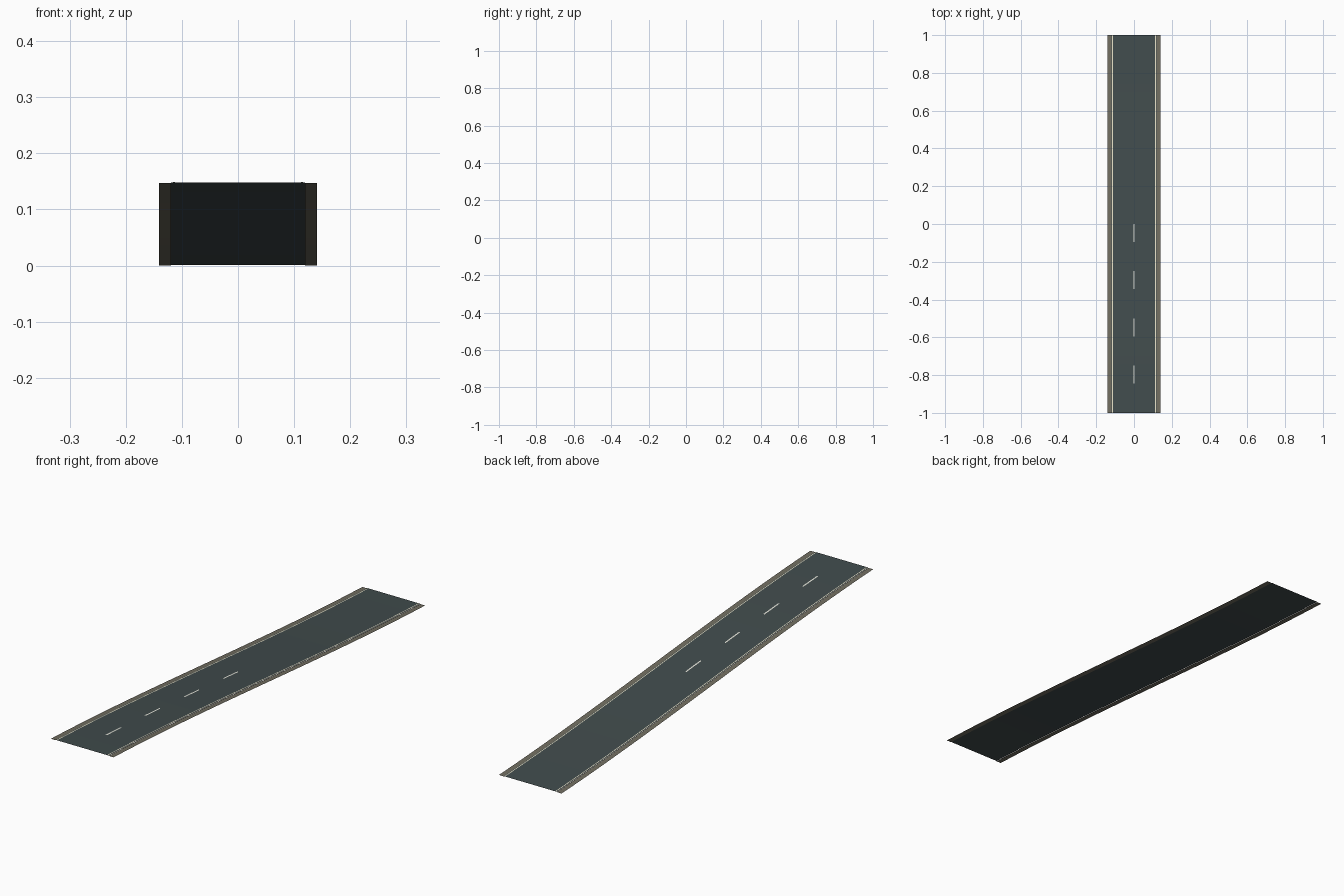
import bpy

if "Cube" in bpy.data.objects:
    bpy.data.objects.remove(bpy.data.objects["Cube"])

RISE = 0.147       # height gained from the back (+y) to the front (-y)
STEPS = 24
BEND = 0.4         # 0 = straight ramp, 1 = full S-curve


def material(name, rgb):
    m = bpy.data.materials.new(name)
    m.diffuse_color = (*rgb, 1)
    m.use_nodes = True
    m.node_tree.nodes["Principled BSDF"].inputs["Base Color"].default_value = m.diffuse_color
    return m


asphalt = material("asphalt", (0.053, 0.072, 0.074))
gravel = material("shoulder_gravel", (0.165, 0.155, 0.118))
cream = material("edge_paint", (0.80, 0.76, 0.58))
white = material("dash_paint", (0.80, 0.80, 0.72))


def height(y):
    # ramp with a gentle S-shaped bend
    t = (1 - y) / 2
    return RISE * ((1 - BEND) * t + BEND * t * t * (3 - 2 * t))


def ribbon(name, x0, x1, y0, y1, lift, mat, steps=STEPS):
    # thin open sheet that follows the slope
    verts, faces = [], []
    for i in range(steps + 1):
        y = y0 + (y1 - y0) * i / steps
        z = height(y) + lift
        verts += [(x0, y, z), (x1, y, z)]
    for i in range(steps):
        a = 2 * i
        faces.append((a, a + 1, a + 3, a + 2))
    mesh = bpy.data.meshes.new(name)
    mesh.from_pydata(verts, [], faces)
    mesh.materials.append(mat)
    mesh.shade_smooth()
    obj = bpy.data.objects.new(name, mesh)
    bpy.context.collection.objects.link(obj)
    return obj


# Driving surface
ribbon("road_surface", -0.119, 0.119, -1, 1, 0.0012, asphalt)

# Shoulders and painted edge lines on both sides
for side, s in (("left", -1), ("right", 1)):
    a, b = sorted((s * 0.119, s * 0.141))
    ribbon(side + "_shoulder", a, b, -1, 1, 0.0, gravel)
    a, b = sorted((s * 0.1125, s * 0.1158))
    ribbon(side + "_edge_line", a, b, -1, 1, 0.0018, cream)

# Centre dashes on the upper half
for i in range(4):
    end = -0.25 * i
    ribbon(f"centre_dash_{i + 1}", -0.003, 0.003, end - 0.095, end, 0.0018, white, 3)
